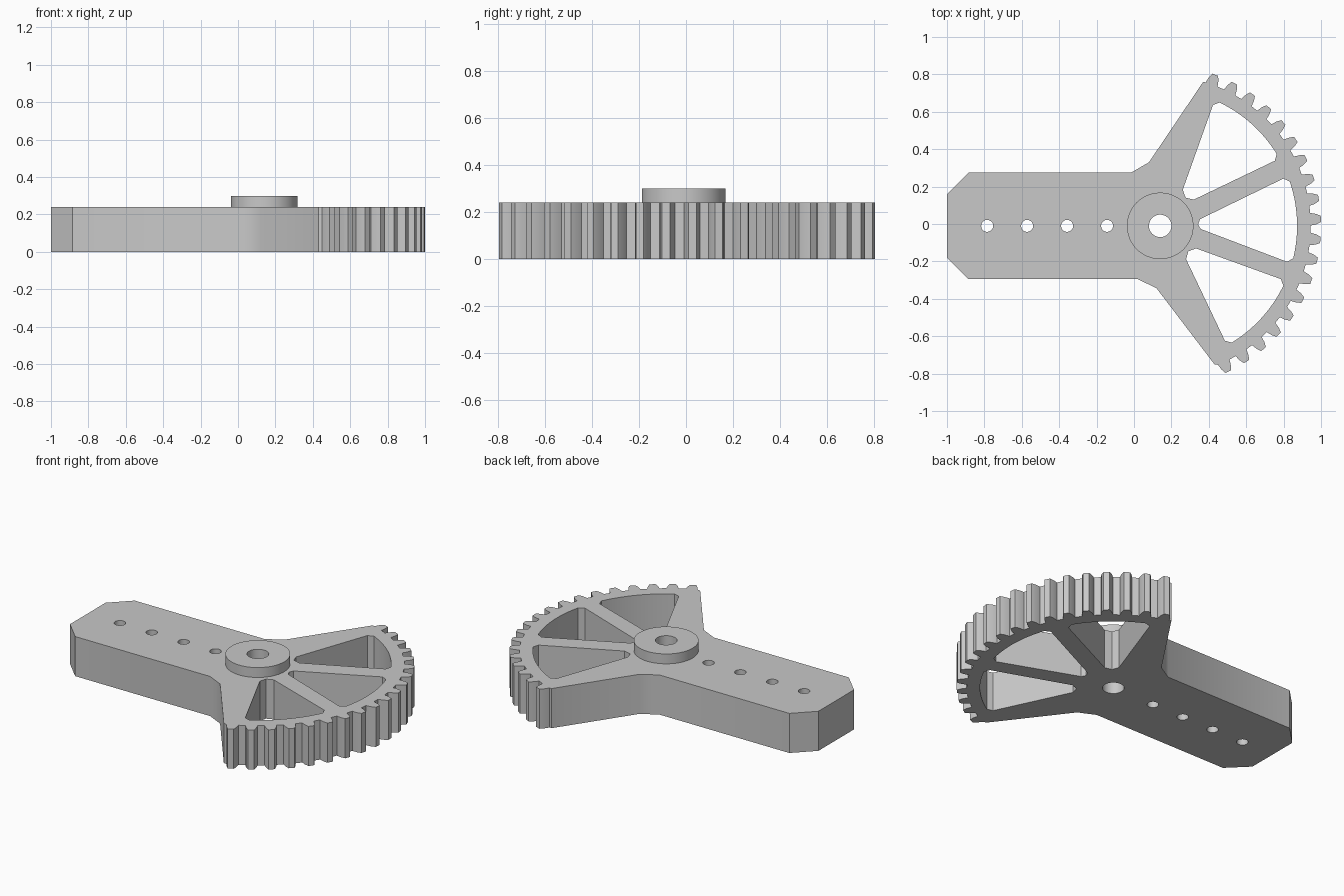
import bpy
import bmesh
from math import sin, cos, radians

cube = bpy.data.objects.get("Cube")
if cube:
    bpy.data.objects.remove(cube, do_unlink=True)

CX, CY = 0.14, -0.01            # pivot centre
PLATE_TOP, HUB_TOP = 0.24, 0.30
TEETH, PITCH, FIRST = 19, 7.5, 70

grey = bpy.data.materials.new("plain grey")
grey.use_nodes = True
grey.diffuse_color = (0.58, 0.58, 0.58, 1)
grey.node_tree.nodes["Principled BSDF"].inputs["Base Color"].default_value = grey.diffuse_color


def polar(radius, degrees, x=CX, y=CY):
    a = radians(degrees)
    return (x + radius * cos(a), y + radius * sin(a))


def circle(radius, x=CX, y=CY, steps=48):
    return [polar(radius, 360 * i / steps, x, y) for i in range(steps)]


def window(middle, inner_half, inner_radius):
    """Wedge opening with clipped corners and a curved outer side."""
    arc = [polar(0.732, middle - 16.3 + 32.6 * i / 16) for i in range(17)]
    return ([polar(0.203, middle), polar(inner_radius, middle - inner_half),
             polar(0.705, middle - 18.4)] + arc +
            [polar(0.705, middle + 18.4), polar(inner_radius, middle + inner_half)])


def extruded(name, loops, bottom, top):
    """Fill an outline with holes, then raise it into a solid."""
    bm = bmesh.new()
    for loop in loops:
        verts = [bm.verts.new((x, y, bottom)) for x, y in loop]
        for i, v in enumerate(verts):
            bm.edges.new((verts[i - 1], v))
    bmesh.ops.triangle_fill(bm, edges=bm.edges[:], use_beauty=True, normal=(0, 0, 1))
    raised = bmesh.ops.extrude_face_region(bm, geom=bm.faces[:], use_keep_orig=True)
    moved = [g for g in raised["geom"] if isinstance(g, bmesh.types.BMVert)]
    bmesh.ops.translate(bm, verts=moved, vec=(0, 0, top - bottom))
    bmesh.ops.recalc_face_normals(bm, faces=bm.faces[:])
    mesh = bpy.data.meshes.new(name)
    bm.to_mesh(mesh)
    bm.free()
    mesh.materials.append(grey)
    obj = bpy.data.objects.new(name, mesh)
    bpy.context.collection.objects.link(obj)
    bpy.ops.object.select_all(action='DESELECT')
    obj.select_set(True)
    bpy.context.view_layer.objects.active = obj
    bpy.ops.object.shade_smooth_by_angle(angle=radians(32))
    return obj


# Lever arm with clipped end corners, running into the flared sector
outline = [(0.43, -0.75), (0.12, -0.343), (0.02, -0.295), (-0.885, -0.295),
           (-1, -0.18), (-1, 0.16), (-0.885, 0.275), (-0.015, 0.275),
           (0.08, 0.33), (0.37, 0.76)]

# Gear teeth along the sector rim
tooth = [(0.805, 2.4), (0.835, 1.9), (0.86, 1.1),
         (0.86, -1.1), (0.835, -1.9), (0.805, -2.4)]
for i in range(TEETH):
    outline += [polar(r, FIRST - PITCH * i + a) for r, a in tooth]

# Openings: pivot bore, row of arm holes, three spoke windows
openings = [circle(0.06)]
openings += [circle(0.032, -0.785 + 0.2137 * i, CY, 32) for i in range(4)]
openings += [window(48, 10, 0.228), window(2.6, 7, 0.217), window(-42.2, 10, 0.226)]

extruded("sector_lever_plate", [outline] + openings, 0, PLATE_TOP)

# Raised hub around the bore
extruded("pivot_hub", [circle(0.178), circle(0.06)], PLATE_TOP, HUB_TOP)
